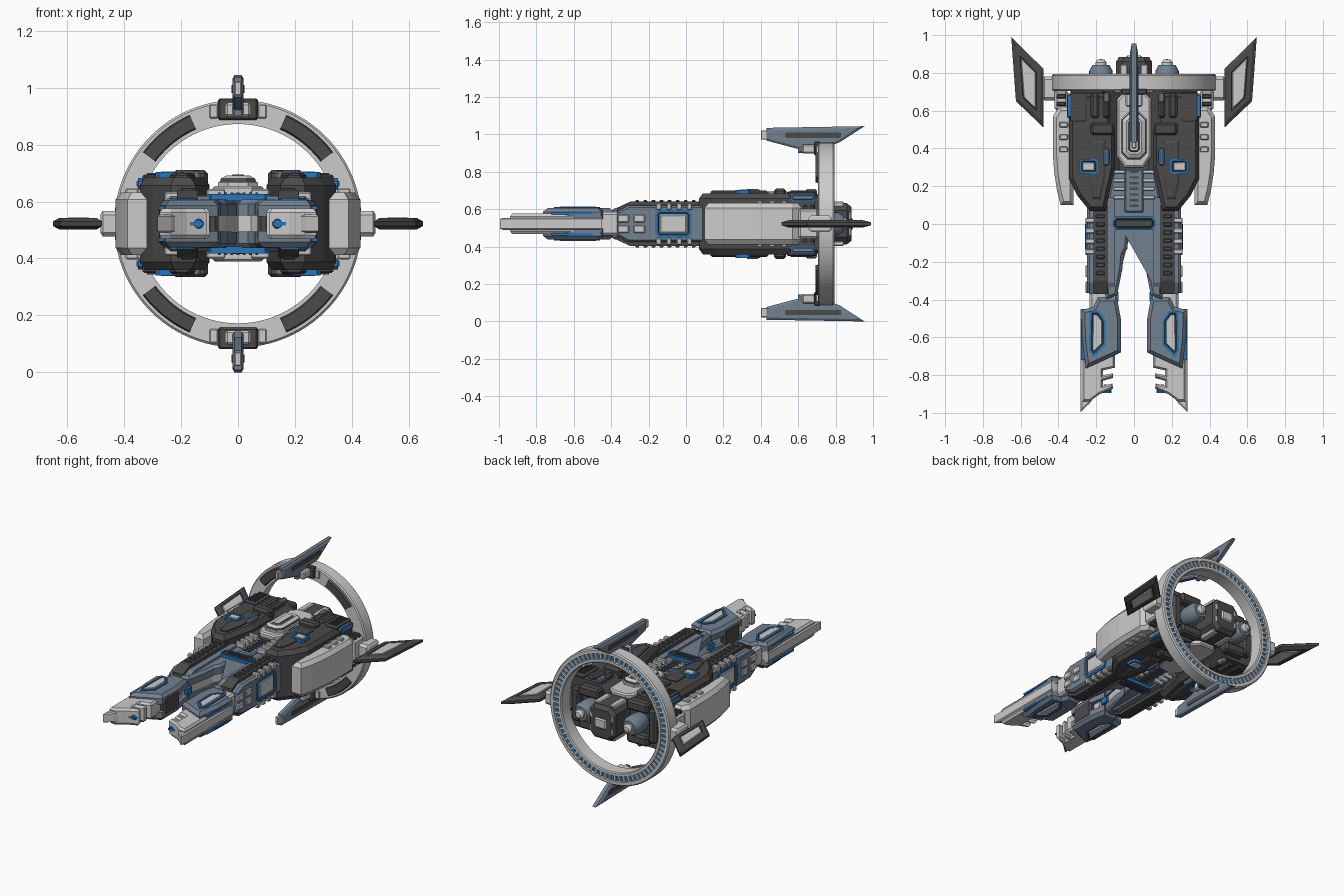
import bpy, bmesh, math
from mathutils import Matrix, Vector

if "Cube" in bpy.data.objects:
    bpy.data.objects.remove(bpy.data.objects["Cube"])

C = 0.522  # height of the ship's axis; everything is modelled relative to it


def make_mat(name, rgb):
    m = bpy.data.materials.new(name)
    m.diffuse_color = (*rgb, 1)
    m.use_nodes = True
    m.node_tree.nodes["Principled BSDF"].inputs["Base Color"].default_value = m.diffuse_color
    return m


MATS = [make_mat("light", (.55, .55, .55)), make_mat("dark", (.07, .07, .07)),
        make_mat("steel", (.17, .22, .28)), make_mat("blue", (.02, .18, .5))]
LIGHT, DARK, STEEL, BLUE = range(4)


def finish(name, bm, mirror="", smooth=False):
    bmesh.ops.recalc_face_normals(bm, faces=bm.faces)
    me = bpy.data.meshes.new(name)
    bm.to_mesh(me)
    bm.free()
    for m in MATS:
        me.materials.append(m)
    ob = bpy.data.objects.new(name, me)
    bpy.context.collection.objects.link(ob)
    ob.location.z = C
    if mirror:
        mod = ob.modifiers.new("Mirror", "MIRROR")
        mod.use_axis = ["x" in mirror, False, "z" in mirror]
    if smooth:
        bpy.ops.object.select_all(action="DESELECT")
        ob.select_set(True)
        bpy.context.view_layer.objects.active = ob
        bpy.ops.object.shade_smooth_by_angle(angle=math.radians(30))
    return ob


def boxes(name, spans, mat=LIGHT, mirror="xz", bevel=0.0):
    """Boxes given as (x0, x1, y0, y1, z0, z1)."""
    bm = bmesh.new()
    for x0, x1, y0, y1, z0, z1 in spans:
        m = Matrix.Translation(((x0 + x1) / 2, (y0 + y1) / 2, (z0 + z1) / 2)) @ \
            Matrix.Diagonal((x1 - x0, y1 - y0, z1 - z0, 1))
        bmesh.ops.create_cube(bm, size=1, matrix=m)
    if bevel:
        bmesh.ops.bevel(bm, geom=bm.edges[:], offset=bevel, segments=1, affect="EDGES")
    for f in bm.faces:
        f.material_index = mat
    finish(name, bm, mirror)


def plate(name, pts, axis, a, b, mat=LIGHT, insets=(), mirror="xz", sym=False):
    """Polygon extruded from a to b, then inset in steps (thickness, depth, material)."""
    if sym:
        pts = list(pts) + [(-u, v) for u, v in reversed(pts) if u > 1e-6]
    put = {"x": lambda u, v: (a, u, v), "y": lambda u, v: (u, a, v), "z": lambda u, v: (u, v, a)}[axis]
    bm = bmesh.new()
    base = bm.faces.new([bm.verts.new(put(u, v)) for u, v in pts])
    top = bmesh.ops.extrude_face_region(bm, geom=[base])["geom"]
    step = Vector([(b - a) * (k == axis) for k in "xyz"])
    bmesh.ops.translate(bm, vec=step, verts=[v for v in top if isinstance(v, bmesh.types.BMVert)])
    cap = [f for f in top if isinstance(f, bmesh.types.BMFace)][0]
    bmesh.ops.recalc_face_normals(bm, faces=bm.faces)
    for f in bm.faces:
        f.material_index = mat
    for t, d, m in insets:
        bmesh.ops.inset_region(bm, faces=[cap], thickness=t, depth=d, use_even_offset=True)
        cap.material_index = m
    finish(name, bm, mirror)


def lathe(name, prof, segs, center=(0, 0), a0=0, a1=360, mats=None, mat=LIGHT, mirror=""):
    """Closed (radius, y) profile revolved about the y direction."""
    bm = bmesh.new()
    full, n = a1 - a0 == 360, len(prof)
    rings = []
    for i in range(segs if full else segs + 1):
        t = math.radians(a0 + (a1 - a0) * i / segs)
        rings.append([bm.verts.new((center[0] + r * math.cos(t), y, center[1] + r * math.sin(t))) for r, y in prof])
    for i in range(segs):
        p, q = rings[i], rings[(i + 1) % len(rings)]
        for j in range(n):
            k = (j + 1) % n
            bm.faces.new((p[j], p[k], q[k], q[j])).material_index = mats[j] if mats else mat
    if not full:
        for r in (rings[0], rings[-1]):
            bm.faces.new(r).material_index = mat
    finish(name, bm, mirror, True)


def rect(u0, u1, v0, v1, c=0.012):
    return [(u0 + c, v0), (u1 - c, v0), (u1, v0 + c), (u1, v1 - c),
            (u1 - c, v1), (u0 + c, v1), (u0, v1 - c), (u0, v0 + c)]


FRAME = [(.012, 0, DARK), (.006, -.006, LIGHT), (.003, .008, LIGHT)]

# Rear ring with glowing groove, light cells and front panels
lathe("ring", [(.35, .705), (.428, .705), (.435, .712), (.435, .785), (.428, .793), (.408, .793),
               (.406, .78), (.374, .78), (.372, .793), (.356, .793), (.35, .787)], 96,
      mats=[0, 0, 0, 0, 0, 0, 3, 0, 0, 0, 0])
bm = bmesh.new()
for i in range(72):
    bmesh.ops.create_cube(bm, size=1, matrix=Matrix.Rotation(math.tau * i / 72, 4, "Y")
                          @ Matrix.Translation((.39, .784, 0)) @ Matrix.Diagonal((.034, .012, .014, 1)))
finish("ring_cells", bm)
lathe("ring_panel", [(.368, .692), (.413, .692), (.418, .706), (.363, .706)], 10, a0=37, a1=66, mat=DARK, mirror="xz")
boxes("ring_clamp", [(-.07, .07, .685, .715, .365, .44)], DARK, "z", .006)
boxes("ring_clamp_ends", [(.07, .1, .695, .71, .37, .42)], LIGHT, "xz", .004)
boxes("fin_mount", [(-.045, .045, .62, .70, .375, .425)], LIGHT, "z", .008)

# Upper and lower fins
plate("vertical_fin", [(.43, .513), (.955, .522), (.82, .435), (.76, .415), (.63, .378), (.60, .378), (.60, .40), (.43, .445)],
      "x", 0, .012, STEEL, [(.012, .008, STEEL)])
plate("vertical_fin_panel", rect(.53, .83, .46, .488, .006), "x", .01, .023, DARK)
boxes("vertical_fin_nose", [(-.012, .012, .40, .45, .45, .50)], LIGHT, "z", .004)

# Side fins
plate("side_fin", [(.478, .51), (.625, .65), (.65, .99), (.478, .82)], "z", 0, .008, DARK,
      [(.018, .012, DARK), (.02, 0, DARK), (.004, -.006, LIGHT), (.004, .007, LIGHT)])
plate("side_fin_mount", rect(.655, .78, -.045, .045, .015), "x", .40, .475, LIGHT, [(.012, .008, LIGHT)], "x")

# Main hull
plate("hull_core", [(0, .105), (.08, .105), (.15, .16), (.31, .16), (.335, .14), (.335, -.14), (.31, -.16),
                    (.15, -.16), (.08, -.105), (0, -.105)], "y", .28, .71, DARK, mirror="", sym=True)
plate("shoulder", [(.10, .30), (.15, .07), (.235, .07), (.30, .15), (.345, .24), (.345, .69), (.12, .69), (.12, .55), (.10, .5)],
      "z", 0, .135, DARK, [(.02, .028, DARK)])
plate("shoulder_deck", [(.15, .26), (.175, .13), (.22, .13), (.24, .22), (.24, .44), (.15, .44)], "z", .15, .17, DARK,
      [(.012, .008, DARK)])
plate("shoulder_rear_deck", rect(.25, .335, .54, .70), "z", .15, .168, DARK, [(.008, .005, DARK)])
boxes("shoulder_vents", [(.265, .32, .56 + i * .026, .572 + i * .026, .16, .178) for i in range(5)], DARK)
plate("shoulder_light", rect(.19, .29, .265, .345), "z", .15, .182, BLUE, FRAME)
boxes("shoulder_drums", [(.105, .23, .47, .535, .13, .188), (.13, .165, .56, .69, .13, .178),
                         (.185, .23, .56, .69, .13, .178)], DARK, bevel=.012)
boxes("shoulder_pistons", [(.13, .162, .31, .40, .14, .184), (.13, .162, .64, .70, .15, .185)], STEEL, bevel=.008)
boxes("shoulder_piston_glow", [(.138, .154, .325, .385, .18, .187)], BLUE)
plate("hull_side_light", rect(.56, .69, .12, .16, .01), "x", .33, .352, BLUE, [(.008, 0, STEEL), (.004, .004, STEEL)])
plate("hull_keel_plate", [(.05, .30), (.09, .36), (.09, .66), (.05, .70)], "z", .09, .125, LIGHT, [(.01, .008, LIGHT)], "z", True)

# Command tower on top
plate("tower", rect(-.07, .07, .34, .59, .035), "z", .11, .145, LIGHT,
      [(.006, .003, DARK), (.004, .01, LIGHT), (.02, .012, LIGHT), (.012, -.006, DARK), (.008, .008, LIGHT)], "")

# Side pods
plate("side_pod", [(.32, .10), (.388, .10), (.408, .18), (.422, .27), (.43, .37), (.43, .57), (.395, .62), (.32, .62)],
      "z", 0, .085, LIGHT, [(.02, .025, LIGHT)])
boxes("pod_link", [(.35, .42, .60, .71, -.08, .08)], LIGHT, "x", .012)
boxes("pod_clips", [(.35, .395, y, y + .03, .09, .125) for y in (.38, .445, .51)], LIGHT, bevel=.005)
boxes("pod_rear_clips", [(.36, .41, y, y + .022, .07, .10) for y in (.625, .665)], DARK, bevel=.004)

# Engines and hub at the rear
lathe("engine", [(.001, .70), (.05, .70), (.062, .73), (.062, .81), (.045, .842), (.03, .842), (.03, .855), (.018, .87), (.001, .873)],
      28, (.175, 0), mats=[2, 2, 2, 2, 2, 0, 0, 0, 0], mirror="x")
plate("rear_hub", [(0, .11), (.06, .11), (.095, .07), (.095, -.07), (.06, -.11), (0, -.11)], "y", .70, .86, DARK,
      [(.02, .025, DARK)], "", True)
boxes("hub_bars", [(.035, .075, .72, .845, .09, .118), (.05, .085, .80, .885, .02, .065)], LIGHT, bevel=.006)
boxes("hub_core", [(-.045, .045, .85, .893, -.035, .035)], LIGHT, "", .01)
boxes("engine_shroud", [(.10, .25, .70, .765, .075, .14), (.25, .31, .70, .755, -.11, .11)], DARK, bevel=.012)

# Forked centre section
plate("fork", [(0, .36), (0, -.12), (.035, -.13), (.055, -.165), (.062, -.24), (.09, -.38), (.15, -.40), (.15, .10), (.10, .36)],
      "z", .028, .07, STEEL, [(.015, .015, STEEL)], "z", True)
plate("fork_liner", [(0, .20), (0, -.105), (.045, -.118), (.07, -.165), (.075, -.24), (.10, -.37), (.15, -.38), (.15, .20)],
      "z", -.03, .03, LIGHT, (), "", True)
plate("console", rect(-.115, .115, -.033, .04, .02), "z", .08, .105, BLUE,
      [(.01, 0, DARK), (.005, -.006, DARK), (.006, .006, DARK)], "z")
boxes("console_slats", [(x * .022 - .005, x * .022 + .005, -.012, .018, .1, .11) for x in range(-3, 4)], DARK, "z")
boxes("spine", [(-.05, .05, .06, .33, .08, .10)], STEEL, "z", .008)
boxes("spine_slats", [(-.025, .025, .09 + i * .03, .102 + i * .03, .095, .106) for i in range(8)], DARK, "z")
boxes("spine_clips", [(.045, .11, y, y + .022, .085, .122) for y in (.13, .175, .22, .265)], LIGHT, bevel=.005)

# Upper arms
plate("upper_arm", [(.14, .098), (-.31, .098), (-.37, .065), (-.37, -.065), (-.31, -.098), (.14, -.098)], "x", .10, .235,
      STEEL, [(.012, .015, STEEL)], "x")
plate("arm_top_slab", [(.10, .08), (.10, .118), (-.30, .118), (-.37, .085), (-.37, .06)], "x", .14, .215, DARK)
boxes("arm_slab_ribs", [(.155, .20, -.27 + i * .043, -.25 + i * .043, .11, .126) for i in range(8)], DARK, bevel=.003)
boxes("arm_clips", [(.20, .258, y, y + .028, .075, .112) for y in (-.16, -.105, -.05, .005)], LIGHT, bevel=.005)
plate("arm_side_light", rect(-.165, .03, -.075, .075, .02), "x", .235, .258, BLUE,
      [(.014, 0, DARK), (.006, -.006, STEEL), (.015, .008, LIGHT)], "x")
boxes("arm_side_tiles", [(.235, .258, y, y + .06, .008, .05) for y in (-.365, -.28)], LIGHT, bevel=.005)
boxes("arm_inner_glow", [(.082, .10, -.41, -.36, -.02, .02)], BLUE, "x")

# Wrists and forearms
boxes("wrist", [(.12, .235, -.47, -.35, -.062, .062)], LIGHT, "x", .012)
plate("forearm", [(.09, -.39), (.19, -.39), (.215, -.44), (.278, -.455), (.275, -.60), (.255, -.765), (.07, -.68), (.07, -.50)],
      "z", .026, .064, STEEL, [(.018, .02, STEEL)])
plate("forearm_light", [(.15, -.51), (.185, -.46), (.235, -.46), (.238, -.67), (.215, -.705), (.15, -.64)], "z", .07, .09, BLUE, FRAME)
boxes("forearm_side_glow", [(.25, .28, -.72, -.50, .05, .062)], BLUE)
boxes("forearm_inner_guard", [(.068, .11, -.66, -.50, -.06, .06)], DARK, "x", .012)

# Prongs at the front
plate("prong", [(.10, -.45), (.275, -.45), (.275, -.94), (.235, -.94), (.18, -.90), (.11, -.87), (.115, -.845), (.165, -.855), (.165, -.83),
                (.11, -.815), (.11, -.79), (.165, -.80), (.165, -.775), (.10, -.76)], "z", 0, .04, LIGHT, [(.01, .014, LIGHT)])
plate("prong_blade", [(.20, -.45), (.283, -.45), (.283, -.995), (.235, -.95), (.20, -.90)], "z", 0, .026, LIGHT, [(.008, .006, LIGHT)])
boxes("prong_glow", [(.12, .22, -.895, -.86, -.006, .006)], BLUE, "x")
lathe("prong_lamp", [(.001, -.89), (.014, -.89), (.018, -.88), (.018, -.85), (.001, -.85)], 16, (.14, 0), mat=BLUE, mirror="x")
